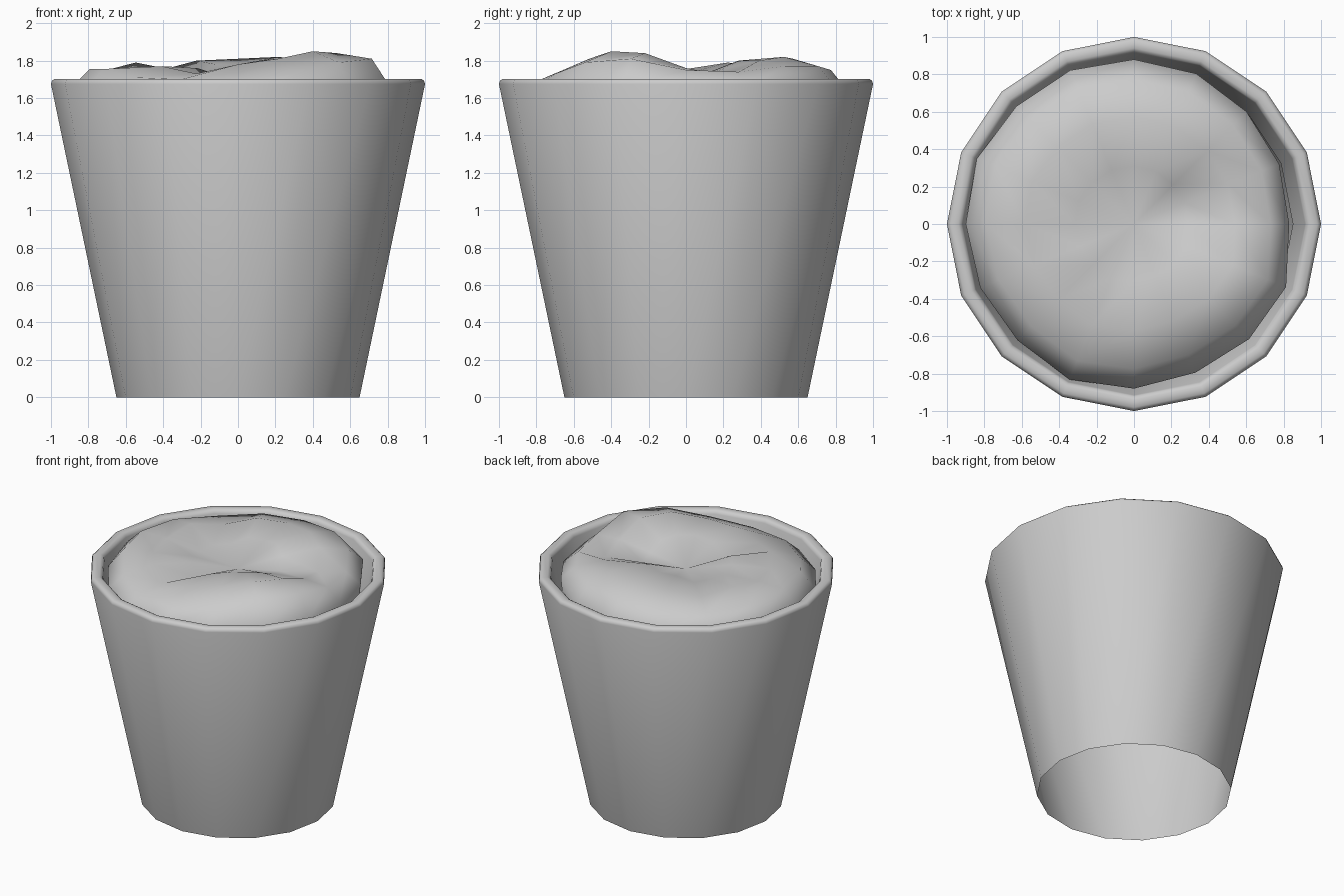
import bpy, bmesh
from math import cos, sin, pi

if "Cube" in bpy.data.objects:
    bpy.data.objects.remove(bpy.data.objects["Cube"])

N = 16


def ringed(name, rings, centre=None):
    """Skin a stack of closed rings; centre optionally closes the first ring."""
    bm = bmesh.new()
    rows = [[bm.verts.new(p) for p in ring] for ring in rings]
    for a, b in zip(rows, rows[1:]):
        for i in range(N):
            j = (i + 1) % N
            bm.faces.new((a[j], a[i], b[i], b[j]) if centre else (a[i], a[j], b[j], b[i]))
    if centre:
        c = bm.verts.new(centre)
        for i in range(N):
            bm.faces.new((rows[0][i], rows[0][(i + 1) % N], c))
    mesh = bpy.data.meshes.new(name)
    bm.to_mesh(mesh)
    bm.free()
    ob = bpy.data.objects.new(name, mesh)
    bpy.context.collection.objects.link(ob)
    bpy.context.view_layer.objects.active = ob
    ob.select_set(True)
    return ob


def circle(r, z):
    return [(r * cos(2 * pi * i / N), r * sin(2 * pi * i / N), z) for i in range(N)]


# Tapered sixteen-sided bin shell, open below, with a rounded lip and inner collar
profile = [(0.65, 0), (1.0, 1.675), (0.995, 1.692), (0.98, 1.703), (0.94, 1.703),
           (0.922, 1.692), (0.915, 1.675), (0.85, 1.35)]
bin_body = ringed("bin_body", [circle(r, z) for r, z in profile])
bpy.ops.object.shade_smooth_by_angle(angle=0.8)
bpy.ops.object.select_all(action='DESELECT')

# Crumpled filling: edge radius, then heights at four steps outwards, per direction
lumps = [
    (0.83, 1.73, 1.76, 1.75, 1.66), (0.84, 1.70, 1.72, 1.74, 1.66),
    (0.85, 1.76, 1.80, 1.77, 1.69), (0.87, 1.80, 1.82, 1.77, 1.65),
    (0.88, 1.78, 1.81, 1.75, 1.62), (0.89, 1.78, 1.80, 1.74, 1.62),
    (0.89, 1.73, 1.75, 1.72, 1.63), (0.91, 1.74, 1.79, 1.74, 1.65),
    (0.90, 1.73, 1.755, 1.755, 1.65), (0.89, 1.75, 1.75, 1.755, 1.62),
    (0.88, 1.76, 1.77, 1.71, 1.61), (0.90, 1.70, 1.73, 1.70, 1.60),
    (0.88, 1.77, 1.78, 1.70, 1.60), (0.86, 1.80, 1.81, 1.73, 1.58),
    (0.87, 1.80, 1.85, 1.79, 1.60), (0.88, 1.78, 1.84, 1.81, 1.66),
]


def lump_ring(scale, height):
    return [(l[0] * scale * cos(2 * pi * i / N), l[0] * scale * sin(2 * pi * i / N), height(l))
            for i, l in enumerate(lumps)]


rings = [lump_ring(s, lambda l, k=k: l[k]) for k, s in ((1, 0.35), (2, 0.65), (3, 0.88), (4, 1.0))]
rings.append(lump_ring(0.98, lambda l: 1.50))
filling = ringed("crumpled_filling", rings, (0, 0, 1.69))
for poly in filling.data.polygons:
    poly.use_smooth = True
